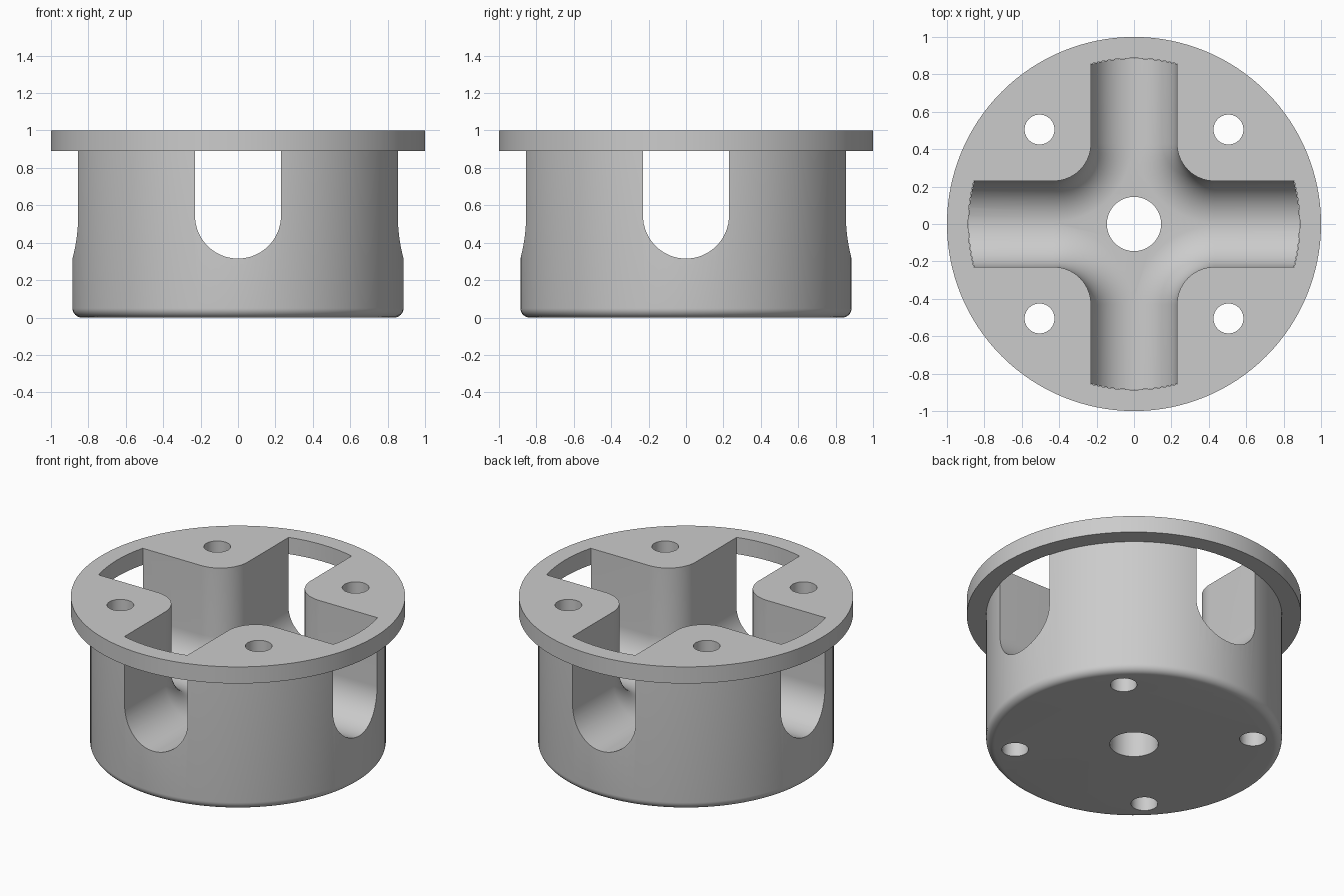
import bpy, bmesh
from math import sin, cos, pi, sqrt, asin, radians

if "Cube" in bpy.data.objects:
    bpy.data.objects.remove(bpy.data.objects["Cube"], do_unlink=True)

BODY_R, FLANGE_R, FLANGE_Z, HEIGHT = 0.885, 1.0, 0.89, 1.0
SLOT_R, SLOT_Z = 0.23, 0.545      # half width of a channel, height of its axis
BEND = 0.43                       # bend centre of the rounded inner corners
REACH = BODY_R + 0.002            # radius at which the channels end

grey = bpy.data.materials.new("machined grey")
grey.use_nodes = True
colour = (0.6, 0.6, 0.6, 1)
grey.diffuse_color = colour
grey.node_tree.nodes["Principled BSDF"].inputs["Base Color"].default_value = colour


def loft(name, rings):
    """Closed solid through rings that share a point count."""
    bm = bmesh.new()
    loops = [[bm.verts.new(p) for p in ring] for ring in rings]
    for low, high in zip(loops, loops[1:]):
        for i in range(len(low)):
            bm.faces.new((low[i - 1], low[i], high[i], high[i - 1]))
    bm.faces.new(loops[0])
    bm.faces.new(loops[-1])
    bmesh.ops.recalc_face_normals(bm, faces=bm.faces)
    mesh = bpy.data.meshes.new(name)
    bm.to_mesh(mesh)
    bm.free()
    mesh.materials.append(grey)
    obj = bpy.data.objects.new(name, mesh)
    bpy.context.collection.objects.link(obj)
    return obj


def circle(r, z, n=128, x=0, y=0):
    return [(x + r * cos(2 * pi * i / n), y + r * sin(2 * pi * i / n), z) for i in range(n)]


def cross_outline(w, z, bend_steps=16, end_steps=8):
    """Four-armed outline of half width w with rounded inner corners."""
    tip = asin(w / REACH)
    quarter = []
    for i in range(end_steps + 1):
        a = -tip + 2 * tip * i / end_steps
        quarter.append((REACH * cos(a), REACH * sin(a)))
    for i in range(bend_steps + 1):
        a = -pi / 2 - pi / 2 * i / bend_steps
        quarter.append((BEND + (BEND - w) * cos(a), BEND + (BEND - w) * sin(a)))
    ring = []
    for k in range(4):
        c, s = cos(k * pi / 2), sin(k * pi / 2)
        ring += [(c * x - s * y, s * x + c * y, z) for x, y in quarter]
    return ring


# Cup with a rounded bottom edge and a flange at the rim
edge = 0.05
profile = [(BODY_R - edge + edge * sin(a), edge - edge * cos(a))
           for a in (pi / 2 * i / 8 for i in range(9))]
profile += [(BODY_R, FLANGE_Z), (FLANGE_R, FLANGE_Z), (FLANGE_R, HEIGHT)]
housing = loft("flanged_housing", [circle(r, z) for r, z in profile])

# Crossed round-bottomed channels
angles = [radians(a) for a in (3, 9, 16, 23, 30, 37, 44, 51, 58, 65, 72, 79, 85, 90)]
layers = [(SLOT_R * sin(a), SLOT_Z - SLOT_R * cos(a)) for a in angles]
layers.append((SLOT_R, HEIGHT + 0.2))
cutters = [loft("channel_cutter", [cross_outline(w, z) for w, z in layers])]

# Centre bore and four bolt holes
cutters.append(loft("bore_cutter", [circle(0.145, z, 64) for z in (-0.2, 0.5)]))
for sx in (-1, 1):
    for sy in (-1, 1):
        cutters.append(loft("bolt_hole_cutter",
                            [circle(0.08, z, 40, sx * 0.505, sy * 0.505) for z in (-0.2, 1.2)]))

bpy.ops.object.select_all(action="DESELECT")
bpy.context.view_layer.objects.active = housing
housing.select_set(True)
for cutter in cutters:
    cutter.hide_render = True
    cut = housing.modifiers.new("cut", "BOOLEAN")
    cut.operation, cut.solver, cut.object = "DIFFERENCE", "EXACT", cutter
    bpy.ops.object.modifier_apply(modifier=cut.name)
    bpy.data.objects.remove(cutter, do_unlink=True)

bpy.ops.object.shade_smooth_by_angle(angle=radians(30))
